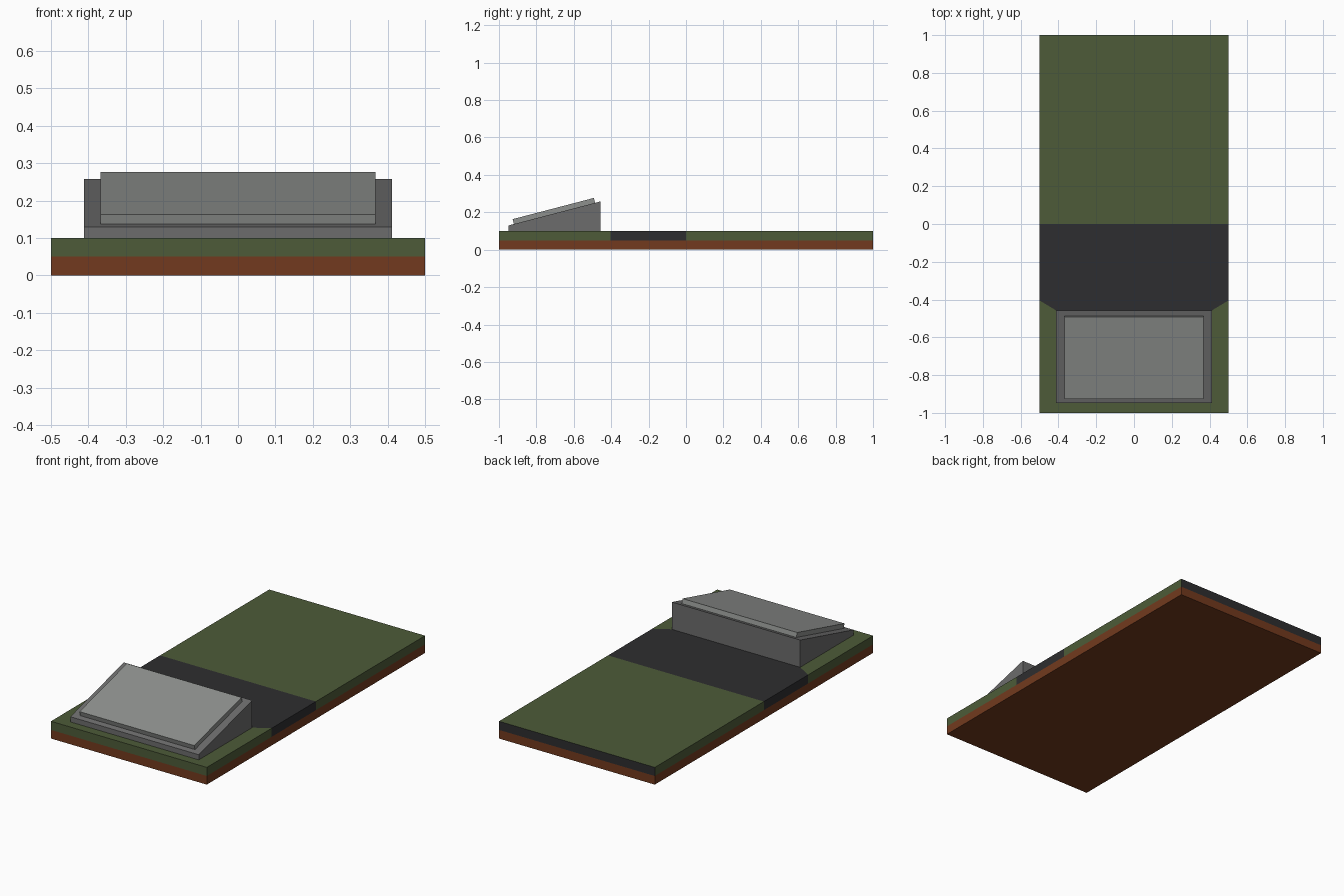
import bpy, bmesh
from mathutils import Vector

if "Cube" in bpy.data.objects:
    bpy.data.objects.remove(bpy.data.objects["Cube"])


def material(name, rgb):
    m = bpy.data.materials.new(name)
    m.diffuse_color = (*rgb, 1)
    m.use_nodes = True
    m.node_tree.nodes["Principled BSDF"].inputs["Base Color"].default_value = m.diffuse_color
    return m


SOIL = material("soil_brown", (0.17, 0.042, 0.013))
GRASS = material("grass_green", (0.075, 0.105, 0.04))
DARK = material("dark_earth", (0.027, 0.027, 0.029))
STONE = material("stone_dark", (0.15, 0.15, 0.15))
PLAQUE = material("plaque_grey", (0.27, 0.28, 0.27))


def finish(name, bm, mats):
    bmesh.ops.remove_doubles(bm, verts=bm.verts, dist=1e-5)
    bmesh.ops.recalc_face_normals(bm, faces=bm.faces)
    me = bpy.data.meshes.new(name)
    bm.to_mesh(me)
    bm.free()
    for m in mats:
        me.materials.append(m)
    ob = bpy.data.objects.new(name, me)
    bpy.context.collection.objects.link(ob)
    return ob


def extrude_profile(name, profile, half_width, mat):
    """Side profile of (y, z) points swept along x."""
    bm = bmesh.new()
    face = bm.faces.new([bm.verts.new((-half_width, y, z)) for y, z in profile])
    ext = bmesh.ops.extrude_face_region(bm, geom=[face], use_keep_orig=True)
    moved = [v for v in ext["geom"] if isinstance(v, bmesh.types.BMVert)]
    bmesh.ops.translate(bm, verts=moved, vec=(2 * half_width, 0, 0))
    return finish(name, bm, [mat])


# soil slab
extrude_profile("soil_slab", [(-1, 0), (1, 0), (1, 0.05), (-1, 0.05)], 0.5, SOIL)

# turf layer: skirt walls and top patches, 0 = grass, 1 = dark earth
Z0, Z1 = 0.05, 0.10
SX, SF, SB, EDGE = 0.412, -0.948, -0.458, -0.405
bm = bmesh.new()


def patch(points, index):
    bm.faces.new([bm.verts.new(p) for p in points]).material_index = index


rim = [(-.5, -1), (.5, -1), (.5, EDGE), (.5, 0), (.5, 1), (-.5, 1), (-.5, 0), (-.5, EDGE)]
for i, index in enumerate([0, 0, 1, 0, 1, 0, 1, 0]):
    a, b = rim[i], rim[(i + 1) % len(rim)]
    patch([(*a, Z0), (*b, Z0), (*b, Z1), (*a, Z1)], index)
tops = [
    ([(-.5, 0), (.5, 0), (.5, 1), (-.5, 1)], 0),
    ([(-.5, EDGE), (-SX, SB), (SX, SB), (.5, EDGE), (.5, 0), (-.5, 0)], 1),
    ([(-.5, -1), (.5, -1), (SX, SF), (-SX, SF)], 0),
    ([(.5, -1), (.5, EDGE), (SX, SB), (SX, SF)], 0),
    ([(-.5, EDGE), (-.5, -1), (-SX, SF), (-SX, SB)], 0),
]
for outline, index in tops:
    patch([(*p, Z1) for p in outline], index)
finish("turf", bm, [GRASS, DARK])

# wedge-shaped stone
front, back = Vector((SF, 0.13)), Vector((SB, 0.258))
extrude_profile("stone_wedge", [(SF, Z1), (SB, Z1), back, front], SX, STONE)

# tilted plaque lying on the wedge
along = (back - front).normalized()
up = Vector((-along.y, along.x))
p0 = front + along * 0.029
p1 = back - along * 0.029
extrude_profile("plaque", [p0, p1, p1 + up * 0.027, p0 + up * 0.027], 0.368, PLAQUE)
